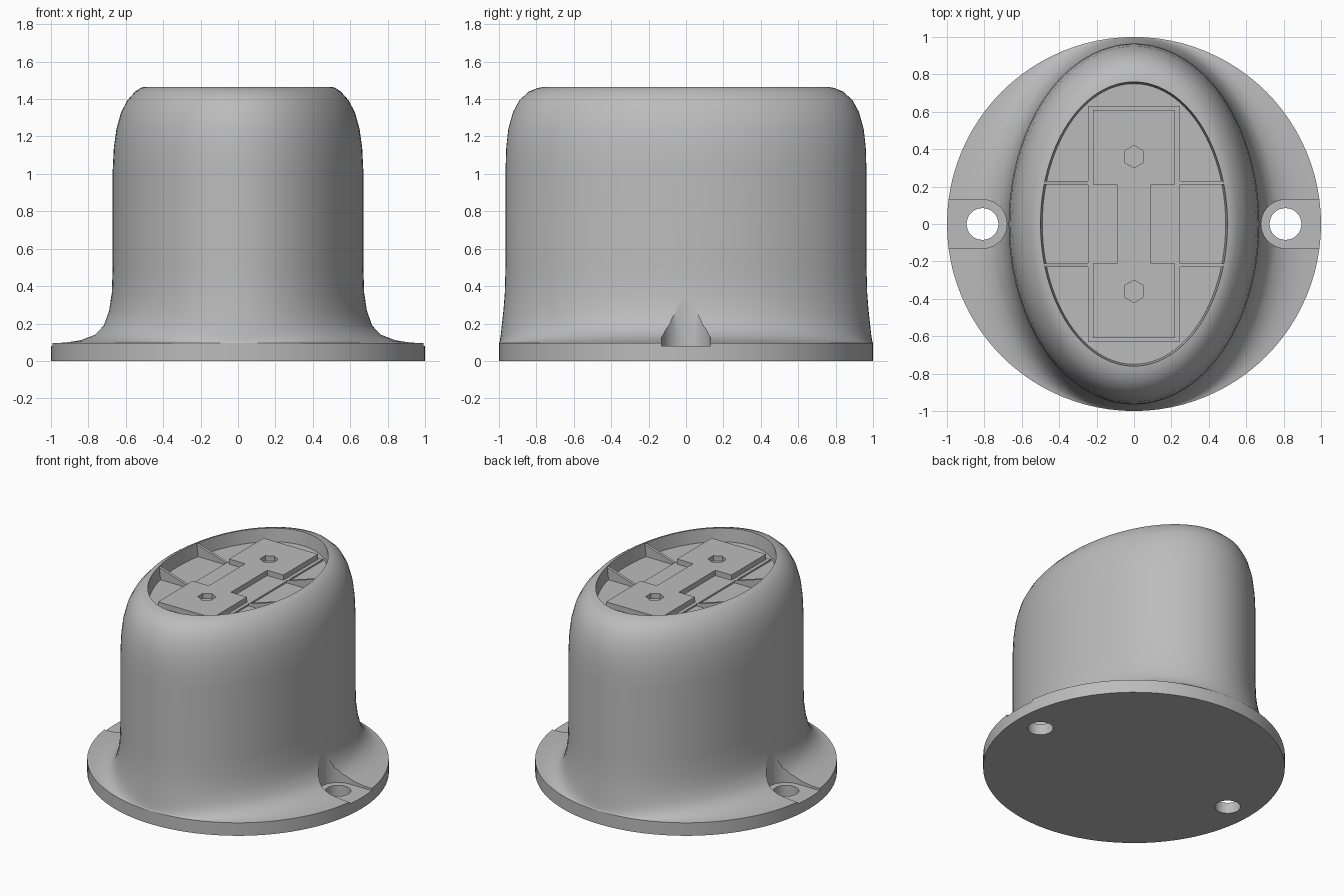
import bpy, bmesh, math
from mathutils import Matrix

cube = bpy.data.objects.get("Cube")
if cube:
    bpy.data.objects.remove(cube, do_unlink=True)

grey = bpy.data.materials.new("plain grey")
grey.use_nodes = True
COLOUR = (0.5, 0.5, 0.5, 1)
grey.diffuse_color = COLOUR
grey.node_tree.nodes["Principled BSDF"].inputs["Base Color"].default_value = COLOUR


def finish(name, bm):
    bmesh.ops.recalc_face_normals(bm, faces=bm.faces[:])
    mesh = bpy.data.meshes.new(name)
    bm.to_mesh(mesh)
    bm.free()
    mesh.materials.append(grey)
    obj = bpy.data.objects.new(name, mesh)
    bpy.context.collection.objects.link(obj)
    return obj


def loft(name, rings, n):
    """Closed solid through elliptical rings of (x radius, y radius, z)."""
    bm = bmesh.new()
    loops = []
    for a, b, z in rings:
        loops.append([bm.verts.new((a * math.cos(i * math.tau / n),
                                    b * math.sin(i * math.tau / n), z)) for i in range(n)])
    for low, high in zip(loops, loops[1:]):
        for i in range(n):
            j = (i + 1) % n
            bm.faces.new((low[i], low[j], high[j], high[i]))
    bm.faces.new(loops[0][::-1])
    bm.faces.new(loops[-1])
    return finish(name, bm)


def prism(name, outline, z0, z1):
    bm = bmesh.new()
    face = bm.faces.new([bm.verts.new((x, y, z0)) for x, y in outline])
    top = bmesh.ops.extrude_face_region(bm, geom=[face])
    verts = [v for v in top["geom"] if isinstance(v, bmesh.types.BMVert)]
    bmesh.ops.translate(bm, verts=verts, vec=(0, 0, z1 - z0))
    return finish(name, bm)


def arc(x, y, r, n, start=0.0, sweep=math.tau, closed=True):
    steps = n if closed else n - 1
    return [(x + r * math.cos(start + sweep * i / steps),
             y + r * math.sin(start + sweep * i / steps)) for i in range(n)]


def cut(obj, cutters):
    bpy.context.view_layer.objects.active = obj
    for c in cutters:
        mod = obj.modifiers.new("cut", "BOOLEAN")
        mod.operation, mod.solver, mod.object = "DIFFERENCE", "EXACT", c
        bpy.ops.object.modifier_apply(modifier=mod.name)
        bpy.data.objects.remove(c, do_unlink=True)


FLOOR, BLOCK, TOP = 1.37, 1.42, 1.465

# Housing: round flange flowing into an oval tower with a sunken top
housing = loft("housing", [
    (1, 1, 0), (1, 1, 0.095), (0.93, 0.998, 0.098), (0.85, 0.995, 0.11),
    (0.77, 0.99, 0.14), (0.72, 0.985, 0.19), (0.69, 0.976, 0.27),
    (0.675, 0.969, 0.36), (0.67, 0.965, 0.5), (0.67, 0.965, 1.02),
    (0.664, 0.961, 1.14), (0.65, 0.95, 1.24), (0.625, 0.925, 1.33),
    (0.59, 0.89, 1.395), (0.55, 0.84, 1.44), (0.52, 0.79, 1.46),
    (0.5, 0.76, TOP), (0.49, 0.75, FLOOR)], 96)

# Screw seats open to the flange edge, with holes right through
cutters = []
for s in (1, -1):
    slot = arc(0.81, 0, 0.13, 25, math.pi / 2, math.pi, False) + [(1.1, -0.13), (1.1, 0.13)]
    cutters.append(prism("seat_cutter", [(s * x, y) for x, y in slot], 0.08, 0.6))
    cutters.append(prism("hole_cutter", arc(s * 0.81, 0, 0.085, 32), -0.1, 0.3))
cut(housing, cutters)
bpy.ops.object.select_all(action="DESELECT")
housing.select_set(True)
bpy.context.view_layer.objects.active = housing
bpy.ops.object.shade_smooth_by_angle(angle=math.radians(30))

# Low tray under the raised blocks
W, L = 0.245, 0.63
prism("tray", [(-W, -L), (W, -L), (W, L), (-W, L)], FLOOR - 0.02, FLOOR + 0.012)

# I-shaped block with two hexagonal sockets
w, n, l, m = 0.22, 0.09, 0.61, 0.21
half = [(w, -l), (w, -m), (n, -m), (n, m), (w, m), (w, l)]
block = prism("contact_block", half + [(-x, -y) for x, y in half], FLOOR - 0.01, BLOCK)
cut(block, [prism("socket_cutter", arc(0, s * 0.36, 0.06, 6, math.pi / 6), BLOCK - 0.04, BLOCK + 0.1)
            for s in (1, -1)])

# Gussets sloping from the rim wall down to the tray
for sx in (1, -1):
    for sy in (1, -1):
        side = ("left" if sx > 0 else "right") + ("_back" if sy > 0 else "_front")
        gusset = prism("gusset_" + side,
                       [(0.245, FLOOR - 0.01), (0.485, FLOOR - 0.01),
                        (0.485, TOP - 0.005), (0.245, FLOOR + 0.015)], -0.01, 0.01)
        turn = Matrix.Rotation(math.pi / 2, 4, "X")
        if sx < 0:
            turn = Matrix.Rotation(math.pi, 4, "Z") @ turn
        gusset.data.transform(Matrix.Translation((0, sy * 0.22, 0)) @ turn)
